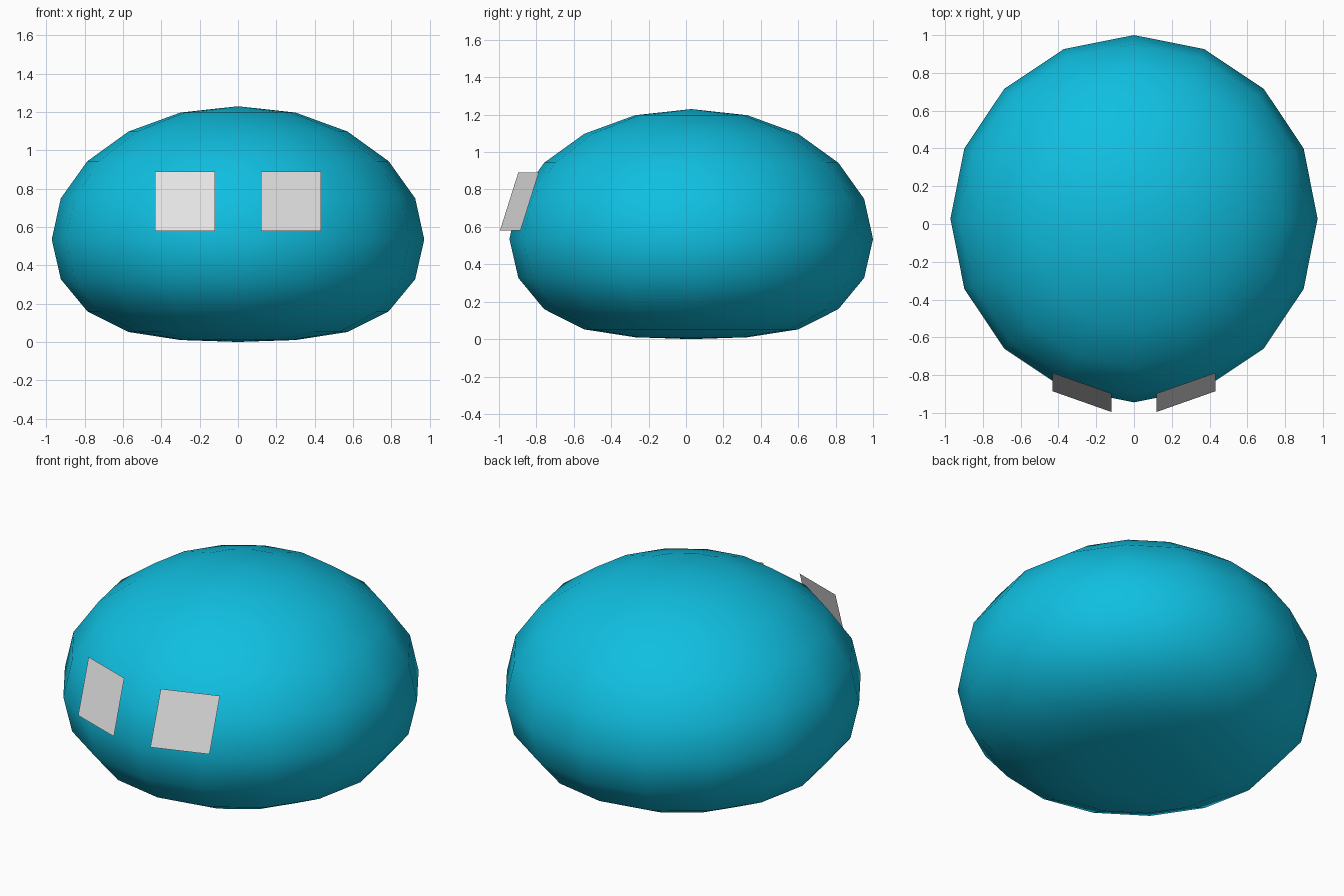
import bpy
import bmesh

if "Cube" in bpy.data.objects:
    bpy.data.objects.remove(bpy.data.objects["Cube"])


def material(name, rgb):
    mat = bpy.data.materials.new(name)
    mat.diffuse_color = (*rgb, 1.0)
    mat.use_nodes = True
    mat.node_tree.nodes["Principled BSDF"].inputs["Base Color"].default_value = mat.diffuse_color
    return mat


def add_object(name, bm, mat):
    mesh = bpy.data.meshes.new(name)
    bm.to_mesh(mesh)
    bm.free()
    mesh.materials.append(mat)
    obj = bpy.data.objects.new(name, mesh)
    bpy.context.collection.objects.link(obj)
    return obj


teal = material("teal", (0.005, 0.52, 0.75))
white = material("white", (0.8, 0.8, 0.8))

# Body: a 16-sided sphere whose rings are squashed towards a flat base
RADIUS, CENTRE_Y = 0.972, 0.028
RING_Z = [0.0, 0.01, 0.052, 0.16, 0.327, 0.535, 0.75, 0.943, 1.098, 1.197, 1.23]
bm = bmesh.new()
bmesh.ops.create_uvsphere(bm, u_segments=16, v_segments=10, radius=1.0)
levels = sorted({round(v.co.z, 3) for v in bm.verts})
for v in bm.verts:
    ring = levels.index(round(v.co.z, 3))
    v.co = (v.co.x * RADIUS, v.co.y * RADIUS + CENTRE_Y, RING_Z[ring])
for f in bm.faces:
    f.smooth = True
add_object("body", bm, teal)

# Eyes: flat tilted panels, mirrored left and right
for name, side in (("right_eye", 1), ("left_eye", -1)):
    bm = bmesh.new()
    corners = [(0.12, -0.995, 0.58), (0.432, -0.885, 0.58),
               (0.432, -0.787, 0.89), (0.12, -0.897, 0.89)]
    verts = [bm.verts.new((side * x, y, z)) for x, y, z in corners]
    bm.faces.new(verts if side > 0 else verts[::-1])
    add_object(name, bm, white)
